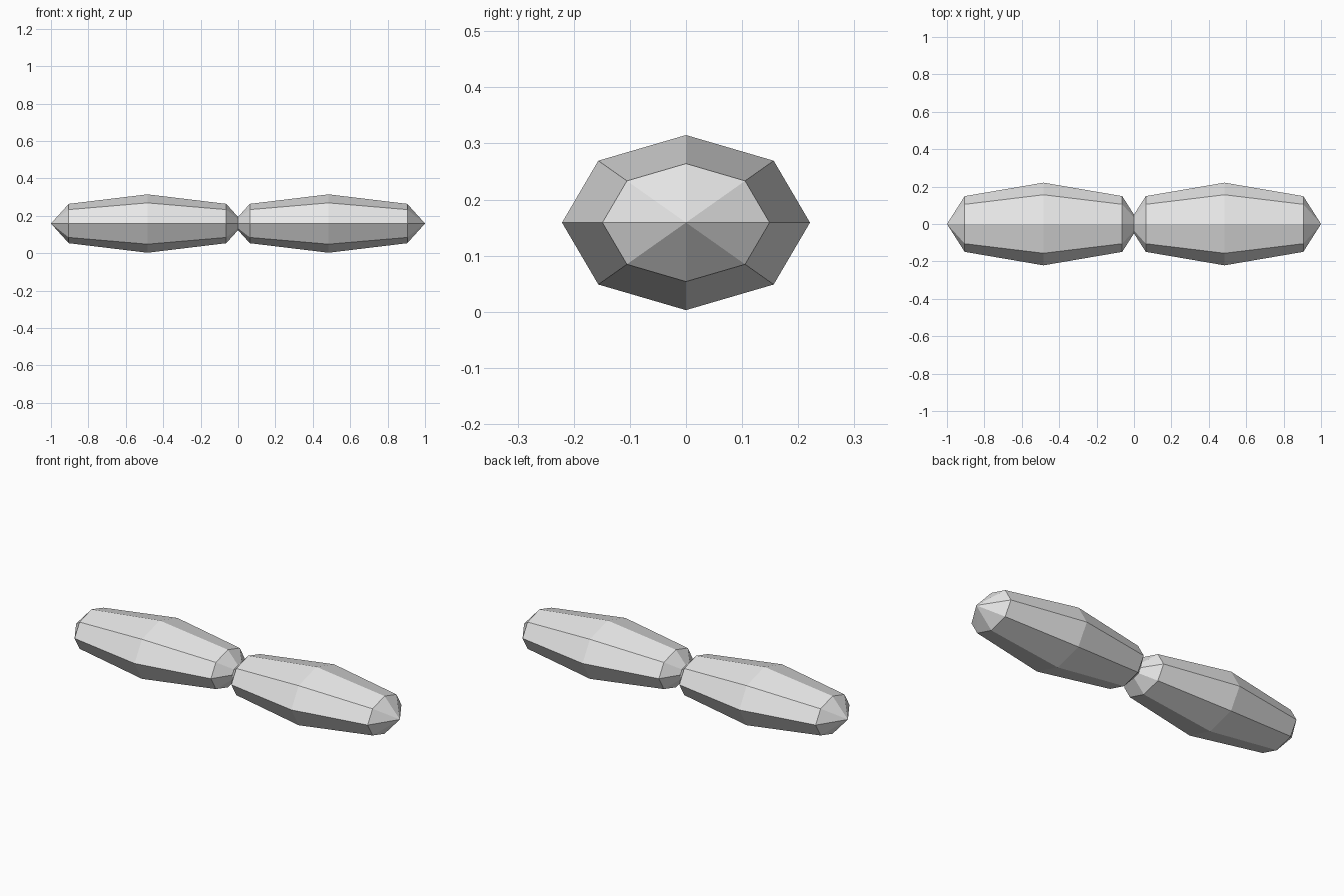
import bpy, bmesh
from math import sin, cos, tau

cube = bpy.data.objects.get("Cube")
if cube:
    bpy.data.objects.remove(cube, do_unlink=True)

SIDES = 8
WIDTH, HEIGHT = 0.221, 0.156   # half sizes at the widest ring
CENTRE_X, CENTRE_Z = 0.484, 0.159
RINGS = [(-0.421, 0.674), (0, 1), (0.421, 0.674)]  # offset along x, scale
TIP = 0.516

grey = bpy.data.materials.new("light grey")
grey.use_nodes = True
colour = (0.8, 0.8, 0.8, 1)
grey.diffuse_color = colour
grey.node_tree.nodes["Principled BSDF"].inputs["Base Color"].default_value = colour


def make_lobe(name, x):
    """Faceted oval spindle with a pointed tip at each end."""
    bm = bmesh.new()
    rings = [[bm.verts.new((dx, WIDTH * s * cos(tau * i / SIDES),
                            HEIGHT * s * sin(tau * i / SIDES)))
              for i in range(SIDES)] for dx, s in RINGS]
    tips = [bm.verts.new((-TIP, 0, 0)), bm.verts.new((TIP, 0, 0))]
    for i in range(SIDES):
        j = (i + 1) % SIDES
        for a, b in zip(rings, rings[1:]):
            bm.faces.new((a[i], a[j], b[j], b[i]))
        bm.faces.new((tips[0], rings[0][j], rings[0][i]))
        bm.faces.new((tips[1], rings[-1][i], rings[-1][j]))
    bmesh.ops.recalc_face_normals(bm, faces=bm.faces)
    mesh = bpy.data.meshes.new(name)
    bm.to_mesh(mesh)
    bm.free()
    mesh.materials.append(grey)
    obj = bpy.data.objects.new(name, mesh)
    obj.location = (x, 0, CENTRE_Z)
    bpy.context.collection.objects.link(obj)


# Two matching lobes whose inner tips overlap at the neck
make_lobe("left_lobe", CENTRE_X)
make_lobe("right_lobe", -CENTRE_X)
